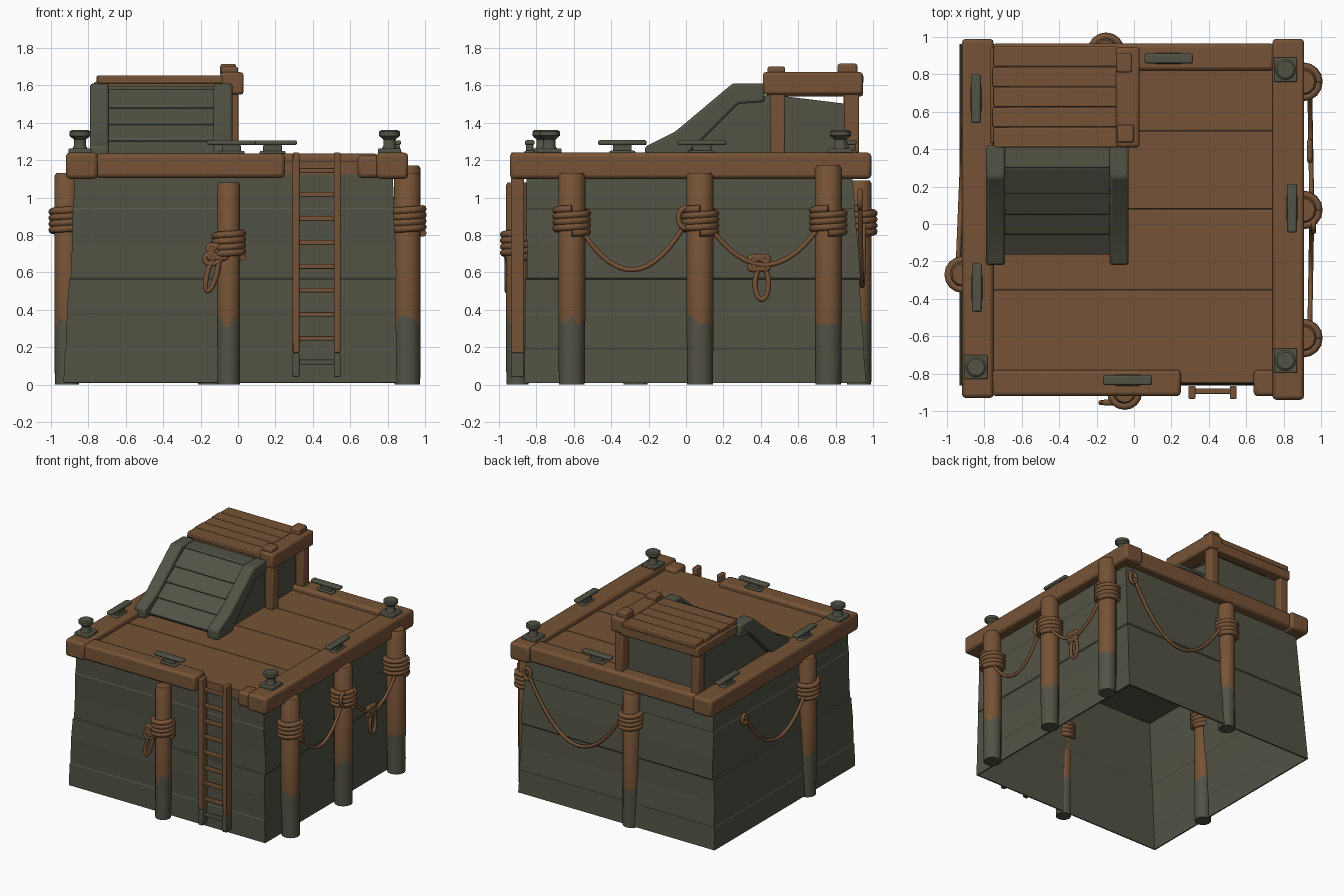
import bpy, bmesh, math, random
from mathutils import Vector, Matrix

random.seed(4)
if "Cube" in bpy.data.objects:
    bpy.data.objects.remove(bpy.data.objects["Cube"])


def material(name, rgb):
    m = bpy.data.materials.new(name)
    m.use_nodes = True
    m.diffuse_color = (*rgb, 1)
    m.node_tree.nodes["Principled BSDF"].inputs["Base Color"].default_value = (*rgb, 1)
    return m


BROWN = material("brown wood", (0.18, 0.086, 0.037))
GREEN = material("weathered green grey", (0.085, 0.086, 0.06))


def add(name, bm, mats, bevel=0.0, smooth=True):
    bmesh.ops.recalc_face_normals(bm, faces=bm.faces)
    me = bpy.data.meshes.new(name)
    bm.to_mesh(me)
    bm.free()
    ob = bpy.data.objects.new(name, me)
    bpy.context.collection.objects.link(ob)
    for m in mats:
        me.materials.append(m)
    if bevel:
        mod = ob.modifiers.new("Bevel", "BEVEL")
        mod.width, mod.segments = bevel, 2
    if smooth:
        bpy.ops.object.select_all(action="DESELECT")
        ob.select_set(True)
        bpy.context.view_layer.objects.active = ob
        bpy.ops.object.shade_smooth_by_angle(angle=math.radians(35))
    return ob


def box(name, x, y, z, mat, bevel=0.012, tilt=0.0):
    bm = bmesh.new()
    mid = Vector([(a + b) / 2 for a, b in (x, y, z)])
    size = [b - a for a, b in (x, y, z)]
    rot = Matrix.Rotation(tilt, 4, "X")
    bmesh.ops.create_cube(bm, size=1, matrix=Matrix.Translation(mid) @ rot @ Matrix.Diagonal((*size, 1)))
    return add(name, bm, [mat], bevel)


def slab(name, profile, x, mat, bevel=0.01):
    """Extrude a (y, z) outline along x."""
    bm = bmesh.new()
    face = bm.faces.new([bm.verts.new((x[0], *p)) for p in profile])
    out = bmesh.ops.extrude_face_region(bm, geom=[face])
    moved = [v for v in out["geom"] if isinstance(v, bmesh.types.BMVert)]
    bmesh.ops.translate(bm, verts=moved, vec=(x[1] - x[0], 0, 0))
    return add(name, bm, [mat], bevel)


def rings(bm, rows, n):
    """Skin rows of vertex positions, closed around each row."""
    loops = [[bm.verts.new(p) for p in row] for row in rows]
    faces = []
    for k in range(len(loops) - 1):
        a, b = loops[k], loops[k + 1]
        faces.append([bm.faces.new((a[i], a[(i + 1) % n], b[(i + 1) % n], b[i])) for i in range(n)])
    return loops, faces


def rope(name, pts, r=0.013, closed=False):
    cu = bpy.data.curves.new(name, "CURVE")
    cu.dimensions, cu.bevel_depth, cu.bevel_resolution = "3D", r, 2
    cu.use_fill_caps = True
    sp = cu.splines.new("POLY")
    sp.points.add(len(pts) - 1)
    for q, p in zip(sp.points, pts):
        q.co = (*p, 1)
    sp.use_cyclic_u = closed
    tmp = bpy.data.objects.new(name + " path", cu)
    bpy.context.collection.objects.link(tmp)
    me = bpy.data.meshes.new_from_object(tmp.evaluated_get(bpy.context.evaluated_depsgraph_get()))
    bpy.data.objects.remove(tmp)
    me.name = name
    me.materials.clear()
    me.materials.append(BROWN)
    ob = bpy.data.objects.new(name, me)
    bpy.context.collection.objects.link(ob)


def hang(name, a, b, sag):
    a, b = Vector(a), Vector(b)
    rope(name, [a.lerp(b, t / 20) - Vector((0, 0, sag * 4 * t / 20 * (1 - t / 20))) for t in range(21)])


def loop(name, c, u, half_w, half_h, lean=0.0, r=0.014):
    """Upright oval of rope, u being its sideways direction."""
    c, u = Vector(c), Vector(u)
    pts = []
    for i in range(20):
        t = math.tau * i / 20
        h = half_h * math.sin(t)
        pts.append(c + u * (half_w * math.cos(t) + lean * h) + Vector((0, 0, h)))
    rope(name, pts, r, True)


def knot(name, c, u):
    c, u = Vector(c), Vector(u)
    for i, lean in enumerate((-0.9, 0.0, 0.9)):
        loop(f"{name}_turn_{i}", c, u, 0.038, 0.034, lean, 0.016)


def coil(name, x, y, z, r=0.085, turns=4):
    n = turns * 16
    rope(name, [(x + r * math.cos(math.tau * i / 16), y + r * math.sin(math.tau * i / 16),
                 z - 0.06 + 0.13 * i / n) for i in range(n + 1)], 0.02)


# Hull: open-bottomed walls of slightly ragged plank courses
bm = bmesh.new()
rows = []
courses = 6
for k in range(courses):
    for f in (k / courses, (k + 0.96) / courses):
        t, j = 1 - f, random.uniform(-0.006, 0.006)
        l, r, fr, bk = -0.87 - 0.06 * t + j, 0.83 + 0.025 * t + j, -0.85 - 0.01 * t + j, 0.89 + 0.075 * t + j
        z = 0.01 + 1.12 * f
        rows.append([(l, fr, z), (r, fr, z), (r, bk, z), (l, bk, z)])
rings(bm, rows, 4)
hull = add("hull_walls", bm, [GREEN], smooth=False)
shell = hull.modifiers.new("Thickness", "SOLIDIFY")
shell.thickness = 0.015
box("hull_ceiling", (-0.86, 0.82), (-0.84, 0.88), (1.09, 1.115), GREEN, 0)

# Deck planks
seams = (-0.85, -0.35, 0.08, 0.5, 0.9)
for i in range(4):
    box(f"deck_plank_{i}", (-0.8, 0.78), (seams[i], seams[i + 1] - 0.003), (1.115, 1.195), BROWN, 0.004)

# Edge beams
box("left_edge_beam", (-0.92, -0.75), (-0.93, 0.99), (1.1, 1.24), BROWN, 0.02)
box("right_edge_beam", (0.74, 0.91), (-0.94, 0.99), (1.1, 1.24), BROWN, 0.02)
box("front_edge_beam", (-0.76, 0.25), (-0.92, -0.78), (1.105, 1.235), BROWN, 0.02)
box("front_edge_stub", (0.64, 0.76), (-0.92, -0.78), (1.105, 1.225), BROWN, 0.02)
box("back_edge_beam", (-0.76, 0.75), (0.82, 0.965), (1.105, 1.235), BROWN, 0.02)


# Mooring posts, dark below the tide line
def post(name, x, y, top, r=0.072, coil_z=0.87):
    bm, n = bmesh.new(), 12
    rows = []
    for z, s, jag in ((0, 0.96, 0), (0.34, 1, 0.035), (top - 0.015, 1, 0), (top, 0.85, 0)):
        rows.append([(x + r * s * math.cos(math.tau * i / n), y + r * s * math.sin(math.tau * i / n),
                      z + random.uniform(-jag, jag)) for i in range(n)])
    loops, bands = rings(bm, rows, n)
    for f in bands[0] + [bm.faces.new(loops[0])]:
        f.material_index = 1
    bm.faces.new(loops[-1])
    add(name, bm, [BROWN, GREEN])
    coil(name + "_coil", x, y, coil_z, r + 0.012)


post("right_post_front", 0.905, -0.61, 1.13)
post("right_post_middle", 0.905, 0.075, 1.13)
post("right_post_back", 0.905, 0.76, 1.17)
post("front_post", -0.05, -0.9, 1.08, 0.062, 0.74)
post("left_post", -0.915, -0.27, 1.13, 0.067)
post("back_post", -0.15, 0.925, 1.09, 0.067)

# Hanging ropes, knots and loops
Y, X = (0, 1, 0), (1, 0, 0)
hang("right_rope_front", (0.94, -0.56, 0.83), (0.95, 0.02, 0.9), 0.25)
hang("right_rope_back", (0.95, 0.13, 0.84), (0.94, 0.71, 0.84), 0.2)
loop("right_middle_loop", (0.96, 0.0, 0.89), Y, 0.04, 0.055)
knot("right_knot", (0.94, 0.39, 0.65), Y)
loop("right_knot_loop", (0.94, 0.405, 0.54), Y, 0.036, 0.085)
knot("front_knot", (-0.11, -0.955, 0.71), X)
loop("front_knot_loop", (-0.14, -0.955, 0.59), X, 0.026, 0.09, 0.25)
loop("front_knot_side_loop", (-0.13, -0.955, 0.68), X, 0.045, 0.035, 0.4)
hang("back_rope", (0.78, 0.93, 0.99), (-0.08, 0.95, 0.87), 0.4)
loop("back_rope_eye", (0.79, 0.93, 0.99), X, 0.03, 0.045)
hang("left_rope", (-0.91, 0.53, 0.93), (-0.94, -0.21, 0.86), 0.28)
loop("left_rope_eye", (-0.91, 0.54, 0.92), Y, 0.03, 0.04)

# Ladder
for name, x in (("left", 0.53), ("right", 0.31)):
    box(f"ladder_{name}_rail", (x - 0.018, x + 0.018), (-0.935, -0.865), (0.17, 1.24), BROWN, 0.006)
    box(f"ladder_{name}_foot", (x - 0.018, x + 0.018), (-0.935, -0.865), (0.04, 0.17), GREEN, 0.006)
for i in range(9):
    z = 0.12 + 0.128 * i
    box(f"ladder_rung_{i}", (0.32, 0.52), (-0.91, -0.88), (z - 0.013, z + 0.013), BROWN if i else GREEN, 0.005)

# Bollards: square foot with a turned stem
for k, (x, y) in enumerate(((-0.845, -0.765), (0.81, -0.73), (0.81, 0.825))):
    box(f"bollard_foot_{k}", (x - 0.062, x + 0.062), (y - 0.065, y + 0.065), (1.235, 1.262), GREEN, 0.006)
    bm = bmesh.new()
    turned = ((0.045, 1.255), (0.033, 1.275), (0.033, 1.31), (0.056, 1.33), (0.056, 1.352), (0.045, 1.36))
    loops, _ = rings(bm, [[(x + r * math.cos(math.tau * i / 16), y + r * math.sin(math.tau * i / 16), z)
                           for i in range(16)] for r, z in turned], 16)
    bm.faces.new(loops[-1])
    add(f"bollard_{k}", bm, [GREEN])

# Cleats: horned bar on a short stem
for k, (x, y, along_x) in enumerate(((-0.845, 0.67, 0), (-0.84, -0.34, 0), (0.845, 0.085, 0),
                                     (0.185, 0.885, 1), (-0.035, -0.835, 1))):
    for part, a, b, z in (("bar", 0.13, 0.026, (1.28, 1.306)), ("stem", 0.05, 0.02, (1.24, 1.285)),
                          ("foot", 0.07, 0.03, (1.23, 1.25))):
        dx, dy = (a, b) if along_x else (b, a)
        box(f"cleat_{part}_{k}", (x - dx, x + dx), (y - dy, y + dy), z, GREEN, 0.009)

# Hatch roof: sloping side rails with lapped planks between
rail = ((-0.22, 1.19), (-0.22, 1.27), (-0.06, 1.35), (0.25, 1.61), (0.42, 1.61), (0.42, 1.51), (0.28, 1.5), (-0.03, 1.19))
slab("hatch_left_rail", rail, (-0.13, -0.03), GREEN, 0.014)
slab("hatch_right_rail", rail, (-0.79, -0.69), GREEN, 0.014)
for i in range(4):
    y, z = -0.085 + 0.108 * i, 1.255 + 0.088 * i
    box(f"hatch_plank_{i}", (-0.7, -0.12), (y - 0.085, y + 0.085), (z - 0.02, z + 0.02), GREEN, 0.008, math.radians(33))
box("hatch_top_plank", (-0.7, -0.12), (0.3, 0.43), (1.56, 1.595), GREEN, 0.008)
side = ((-0.08, 1.19), (0.28, 1.52), (0.45, 1.55), (0.86, 1.5), (0.86, 1.19))
slab("hatch_left_panel", side, (-0.1, -0.08), GREEN, 0)
slab("hatch_right_panel", side, (-0.72, -0.7), GREEN, 0)
box("hatch_back_panel", (-0.72, -0.08), (0.84, 0.86), (1.19, 1.54), GREEN, 0)

# Platform over the hatch: planks, beams, posts and caps
for i in range(5):
    y = 0.41 + 0.108 * i
    box(f"platform_plank_{i}", (-0.75 - 0.006 * (i % 2), -0.08), (y, y + 0.106), (1.61, 1.652), BROWN, 0.007)
box("platform_left_beam", (-0.095, 0.03), (0.41, 0.945), (1.55, 1.67), BROWN, 0.016)
box("platform_right_beam", (-0.77, -0.67), (0.43, 0.945), (1.54, 1.62), BROWN, 0.012)
box("platform_back_beam", (-0.77, -0.06), (0.86, 0.945), (1.54, 1.62), BROWN, 0.012)
box("platform_front_beam", (-0.72, -0.06), (0.42, 0.48), (1.55, 1.62), BROWN, 0.01)
for name, x, y in (("left_front", -0.035, 0.49), ("left_back", -0.035, 0.885), ("right_back", -0.725, 0.885)):
    box(f"platform_post_{name}", (x - 0.038, x + 0.038), (y - 0.04, y + 0.04), (1.19, 1.57), BROWN, 0.01)
box("post_cap_front", (-0.09, 0.0), (0.435, 0.53), (1.65, 1.7), BROWN, 0.012)
box("post_cap_back", (-0.095, -0.01), (0.81, 0.915), (1.65, 1.715), BROWN, 0.012)
